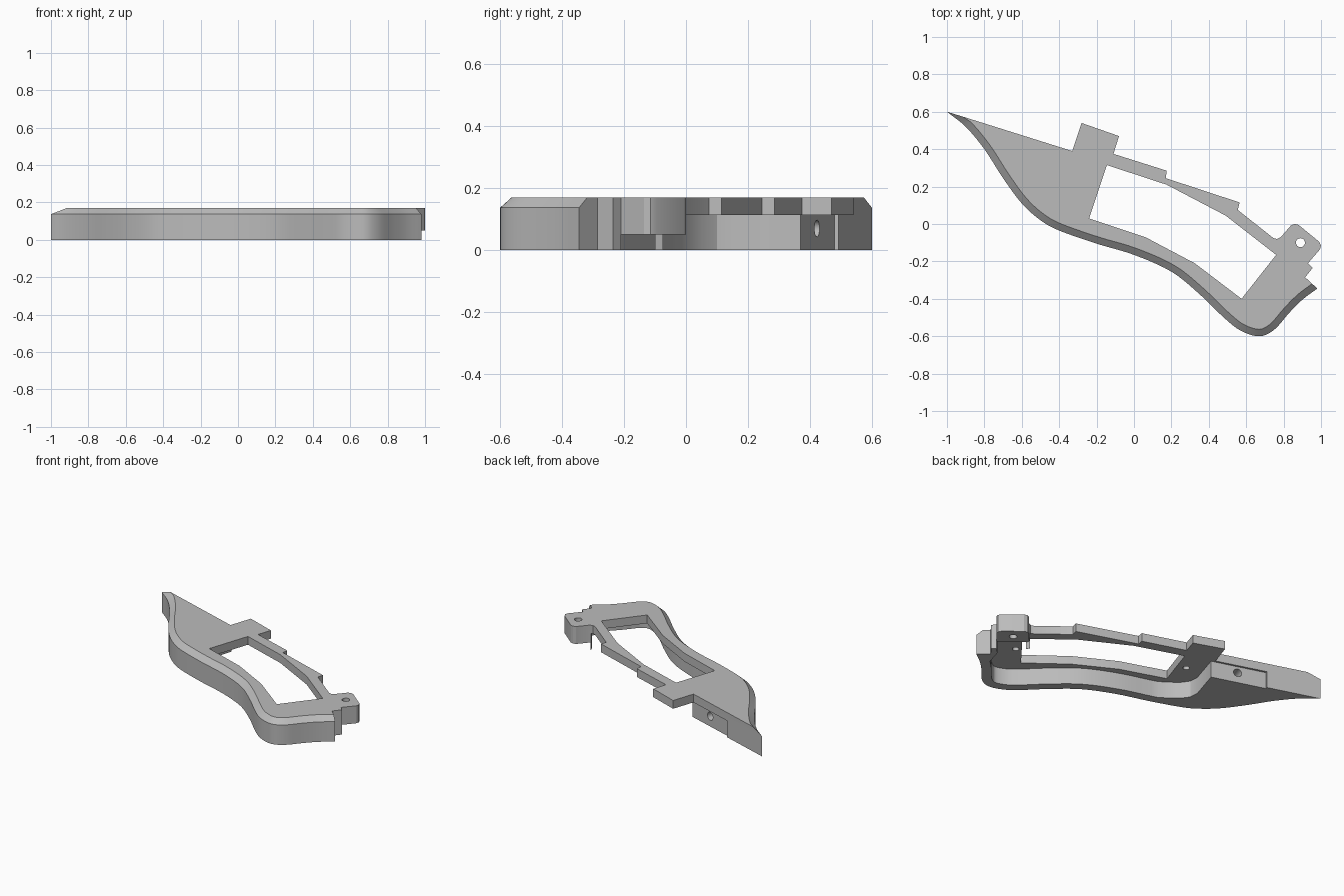
import bpy, bmesh, math
from mathutils import Vector

if "Cube" in bpy.data.objects:
    bpy.data.objects.remove(bpy.data.objects["Cube"])

HEIGHT, SHOULDER, PLATE, FOOT = 0.17, 0.137, 0.113, 0.05

grey = bpy.data.materials.new("plain grey")
grey.use_nodes = True
grey.diffuse_color = (0.5, 0.5, 0.5, 1)
grey.node_tree.nodes["Principled BSDF"].inputs["Base Color"].default_value = (0.5, 0.5, 0.5, 1)


def spline(points, steps=5):
    """Smooth curve through the given points."""
    p = [Vector(q) for q in points]
    p = [2 * p[0] - p[1]] + p + [2 * p[-1] - p[-2]]
    out = []
    for a, b, c, d in zip(p, p[1:], p[2:], p[3:]):
        for i in range(steps):
            t = i / steps
            out.append(0.5 * (2 * b + (c - a) * t + (2 * a - 5 * b + 4 * c - d) * t * t
                              + (3 * b - a - 3 * c + d) * t ** 3))
    return out + [p[-2]]


def offset(curve, dist):
    """Shift a curve to its left side."""
    out = []
    for i, p in enumerate(curve):
        d = (curve[min(i + 1, len(curve) - 1)] - curve[max(i - 1, 0)]).normalized()
        out.append(p + Vector((-d.y, d.x)) * dist)
    return out


def loft(name, rings):
    """Closed solid through (outline, height) rings."""
    bm = bmesh.new()
    loops = [[bm.verts.new((p[0], p[1], z)) for p in pts] for pts, z in rings]
    n = len(loops[0])
    bm.faces.new(loops[0][::-1])
    bm.faces.new(loops[-1])
    for lo, hi in zip(loops, loops[1:]):
        for i in range(n):
            j = (i + 1) % n
            bm.faces.new((lo[i], lo[j], hi[j], hi[i]))
    bmesh.ops.recalc_face_normals(bm, faces=bm.faces)
    mesh = bpy.data.meshes.new(name)
    bm.to_mesh(mesh)
    bm.free()
    obj = bpy.data.objects.new(name, mesh)
    bpy.context.collection.objects.link(obj)
    mesh.materials.append(grey)
    return obj


def drill(name, start, direction, radius, depth):
    """Cylinder cutter centred on a surface point."""
    circle = [(radius * math.cos(a), radius * math.sin(a))
              for a in (math.tau * i / 24 for i in range(24))]
    obj = loft(name, [(circle, -depth), (circle, depth)])
    obj.location = start
    obj.rotation_euler = Vector(direction).to_track_quat('Z', 'Y').to_euler()
    return obj


# Flowing front edge, from the pointed end to the blunt end
front = spline([(-1, .6), (-.9, .52), (-.8, .4), (-.7, .245), (-.6, .11), (-.5, .02),
                (-.4, -.035), (-.2, -.105), (0, -.165), (.2, -.255), (.35, -.375),
                (.48, -.5), (.57, -.57), (.67, -.6), (.75, -.565), (.83, -.475),
                (.9, -.405), (.98, -.345)])

# Notched back edge with the corner foot, rail steps and tab
back = [(.915, -.285), (.955, -.235), (.93, -.21), (.995, -.135), (1, -.115), (.99, -.095),
        (.88, -.005), (.86, 0), (.84, -.007), (.785, -.07), (.765, -.08), (.745, -.075),
        (.555, .075), (.565, .115), (.17, .245), (.175, .285), (-.11, .375), (-.08, .47),
        (-.28, .54), (-.33, .39)]

# Solid body whose front edge is chamfered at the top
bevel = offset(front, .037)
bevel[0], bevel[-1] = Vector((-.915, .574)), Vector((.952, -.319))
bevel[1:5] = [bevel[0].lerp(bevel[5], i / 5) for i in range(1, 5)]
body = loft("frame_body", [(front + back, 0), (front + back, SHOULDER), (bevel + back, HEIGHT)])

# Window opening through the plate
window = [(-.145, .315), (-.24, .03), (.06, -.07), (.325, -.21), (.575, -.4),
          (.76, -.165), (.49, .045), (.175, .21)]

# Hollow underside, leaving the front wall, the solid wing and the foot
inner = [p for p in offset(front, .062) if -.25 < p.x < .87 and p.y < .05]
pocket = [(-.645, .6), (-.656, .497), (-.661, .479), (-.31, .37), (-.375, .16), (-.37, .1),
          (-.335, .05), (-.285, .01)] + inner + [(.89, -.25), (.93, -.21), (.785, -.1),
                                                (.755, -.03), (.8, .7)]
foot_gap = [(.93, -.21), (1.1, -.2), (1.1, .1), (.72, .1), (.785, -.1)]

cutters = [
    loft("window_cutter", [(window, -.1), (window, .3)]),
    loft("pocket_cutter", [(pocket, -.1), (pocket, PLATE)]),
    loft("foot_cutter", [(foot_gap, -.1), (foot_gap, FOOT)]),
    drill("foot_hole_cutter", (.89, -.1, .1), (0, 0, 1), .024, .2),
    drill("tab_hole_cutter", (-.247, .207, PLATE), (0, 0, 1), .021, .03),
    drill("corner_hole_cutter", (.71, -.29, PLATE), (0, 0, 1), .021, .03),
    drill("wing_hole_cutter", (-.48, .423, .07), (.3, .95, 0), .027, .1),
]

for cutter in cutters:
    cutter.hide_render = True
    mod = body.modifiers.new(cutter.name, 'BOOLEAN')
    mod.operation = 'DIFFERENCE'
    mod.solver = 'EXACT'
    mod.object = cutter

# Bake the cuts and drop the cutters
bpy.context.view_layer.update()
cut_mesh = bpy.data.meshes.new_from_object(body.evaluated_get(bpy.context.evaluated_depsgraph_get()))
body.modifiers.clear()
body.data = cut_mesh
for cutter in cutters:
    bpy.data.objects.remove(cutter)

# Smooth the curved walls, keep the corners crisp
bpy.ops.object.select_all(action='DESELECT')
body.select_set(True)
bpy.context.view_layer.objects.active = body
bpy.ops.object.shade_smooth_by_angle(angle=math.radians(25))
